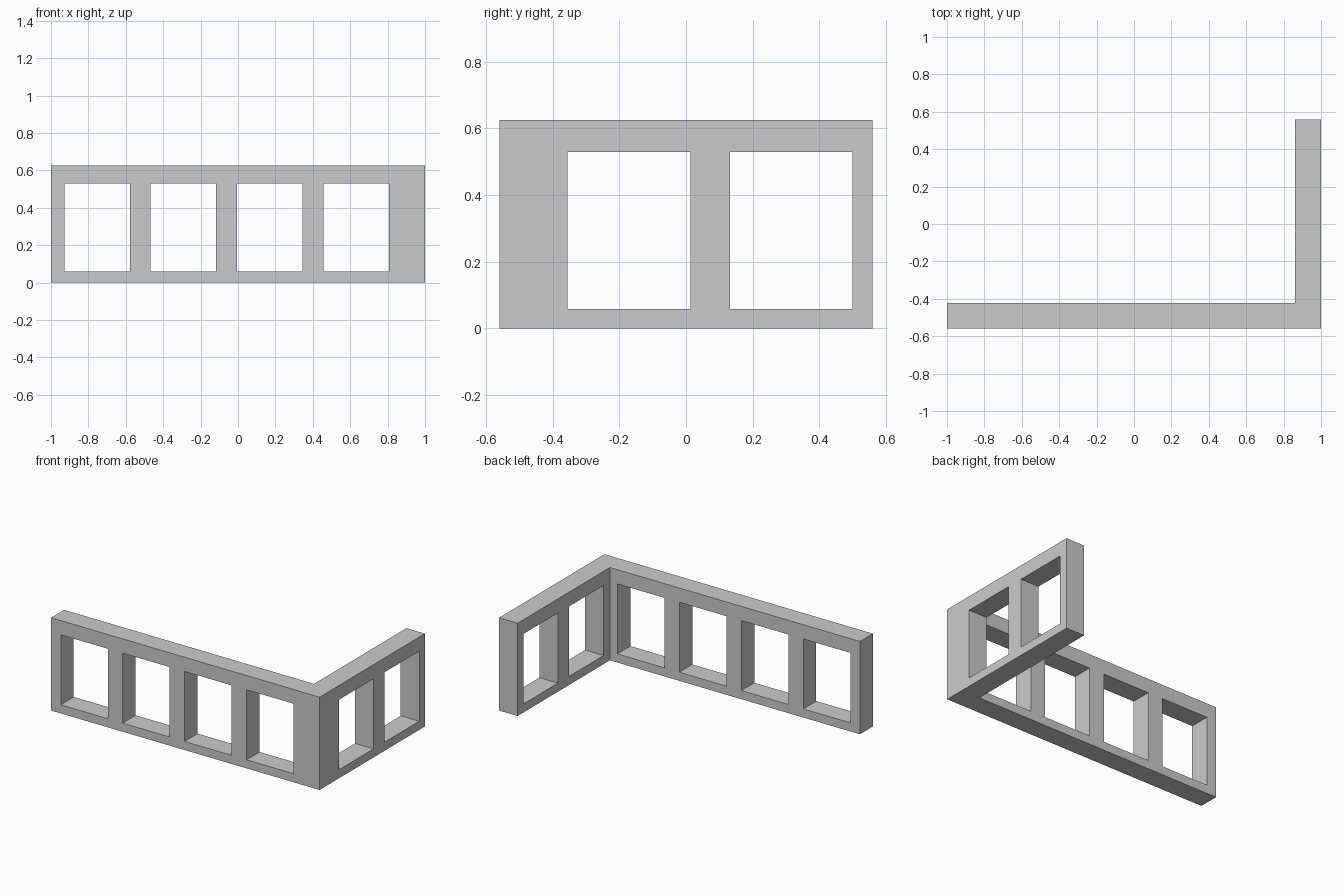
import bpy, bmesh

if "Cube" in bpy.data.objects:
    bpy.data.objects.remove(bpy.data.objects["Cube"])

HEIGHT, THICK = 0.625, 0.138
HX, HY = 1.0, 0.56
WIN_Z0, WIN_Z1 = 0.058, 0.529


def add_object(name, bm):
    bmesh.ops.recalc_face_normals(bm, faces=bm.faces)
    mesh = bpy.data.meshes.new(name)
    bm.to_mesh(mesh)
    bm.free()
    obj = bpy.data.objects.new(name, mesh)
    bpy.context.collection.objects.link(obj)
    return obj


def extrude_outline(bm, points, z0, z1):
    face = bm.faces.new([bm.verts.new((x, y, z0)) for x, y in points])
    new = bmesh.ops.extrude_face_region(bm, geom=[face])["geom"]
    verts = [v for v in new if isinstance(v, bmesh.types.BMVert)]
    bmesh.ops.translate(bm, verts=verts, vec=(0, 0, z1 - z0))


def rect(x0, x1, y0, y1):
    return [(x0, y0), (x1, y0), (x1, y1), (x0, y1)]


# L-shaped wall: long front wing and short right wing
bm = bmesh.new()
extrude_outline(bm, [(-HX, -HY), (HX, -HY), (HX, HY), (HX - THICK, HY),
                     (HX - THICK, THICK - HY), (-HX, THICK - HY)], 0, HEIGHT)
wall = add_object("corner_wall", bm)

# Window openings: four in the front wing, two in the right wing
bm = bmesh.new()
for i in range(4):
    x = -0.928 + i * 0.4615
    extrude_outline(bm, rect(x, x + 0.35, -HY - 0.05, THICK - HY + 0.03), WIN_Z0, WIN_Z1)
for i in range(2):
    y = -0.355 + i * 0.487
    extrude_outline(bm, rect(HX - THICK - 0.03, HX + 0.05, y, y + 0.368), WIN_Z0, WIN_Z1)
cutter = add_object("window_cutter", bm)
cutter.hide_render = True

# Cut the openings and discard the cutter
mod = wall.modifiers.new("windows", 'BOOLEAN')
mod.operation = 'DIFFERENCE'
mod.solver = 'EXACT'
mod.object = cutter
bpy.context.view_layer.objects.active = wall
bpy.ops.object.modifier_apply(modifier=mod.name)
bpy.data.objects.remove(cutter)
